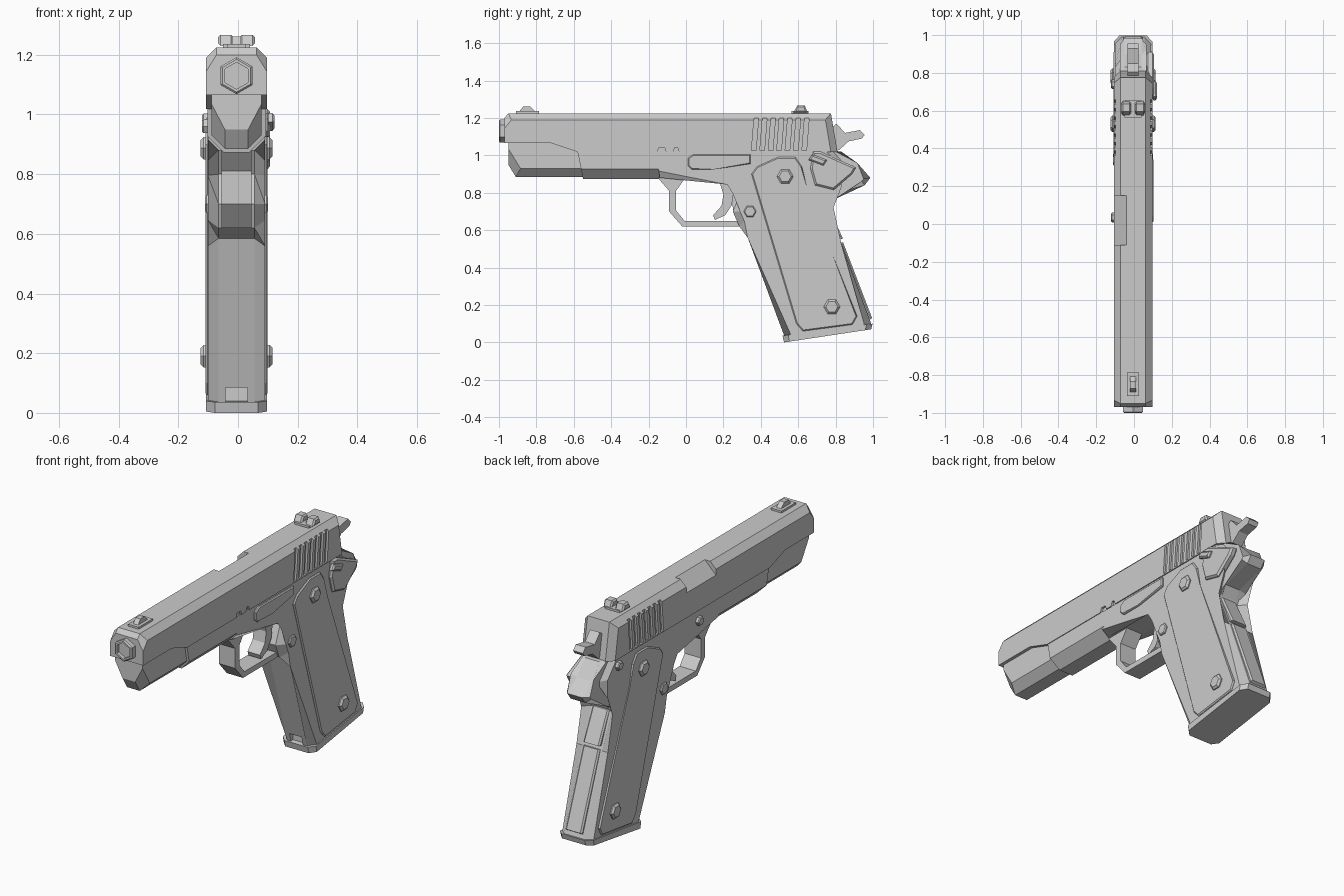
import bpy
import bmesh
from math import sin, cos, radians

cube = bpy.data.objects.get("Cube")
if cube:
    bpy.data.objects.remove(cube, do_unlink=True)

CX = -0.005      # middle plane of the model
HALF = 0.1       # half the overall thickness

metal = bpy.data.materials.new("plain_grey")
metal.use_nodes = True
GREY = (0.6, 0.6, 0.6, 1)
metal.diffuse_color = GREY
metal.node_tree.nodes["Principled BSDF"].inputs["Base Color"].default_value = GREY


def prism(name, points, lo, hi, bevel=0, edges=None, along="x"):
    """Extrude a profile from lo to hi, chamfering chosen rim edges.
    Profile is (y, z) along x, or (x, z) along y."""
    bm = bmesh.new()
    rims = []
    for d in (lo, hi):
        rims.append([bm.verts.new((CX + d, a, b) if along == "x" else (CX + a, d, b))
                     for a, b in points])
    n = len(points)
    bm.faces.new(rims[0])
    bm.faces.new(rims[1][::-1])
    for i in range(n):
        j = (i + 1) % n
        bm.faces.new((rims[0][i], rims[1][i], rims[1][j], rims[0][j]))
    if bevel:
        chosen = [bm.edges.get((r[i], r[(i + 1) % n]))
                  for r in rims for i in (range(n) if edges is None else edges)]
        bmesh.ops.bevel(bm, geom=chosen, offset=bevel, segments=1,
                        affect='EDGES', clamp_overlap=False)
    bmesh.ops.recalc_face_normals(bm, faces=bm.faces[:])
    mesh = bpy.data.meshes.new(name)
    bm.to_mesh(mesh)
    bm.free()
    mesh.materials.append(metal)
    ob = bpy.data.objects.new(name, mesh)
    bpy.context.collection.objects.link(ob)
    return ob


def slab(name, points, hw, bevel=0, edges=None):
    return prism(name, points, -hw, hw, bevel, edges)


def hexagon(a, b, r, turn=0):
    return [(a + r * cos(radians(60 * i + turn)), b + r * sin(radians(60 * i + turn)))
            for i in range(6)]


def box(a0, a1, b0, b1):
    return [(a0, b0), (a1, b0), (a1, b1), (a0, b1)]


def cut(target, cutters):
    bpy.context.view_layer.objects.active = target
    for c in cutters:
        c.hide_render = True
        mod = target.modifiers.new("cut", 'BOOLEAN')
        mod.operation = 'DIFFERENCE'
        mod.solver = 'EXACT'
        mod.object = c
        bpy.ops.object.modifier_apply(modifier=mod.name)
        bpy.data.objects.remove(c, do_unlink=True)


# Slide with chamfered top and rear
slide = slab("slide", [(-.97, 1.065), (-.72, 1.065), (-.58, 1.018), (.81, 1.018),
                       (.775, 1.225), (-.95, 1.225), (-.97, 1.2)],
             .102, .035, (3, 4, 5))

# Grip grooves, ejection port and stop notches in the slide
cutters = []
for i in range(7):
    y = .35 + .045 * i
    groove = [(y, 1.025), (y + .024, 1.025), (y + .038, 1.2), (y + .014, 1.2)]
    for s in (-1, 1):
        cutters.append(prism("groove_cutter", groove, *sorted((s * .09, s * .13))))
cutters.append(prism("port_cutter", [(-.034, 1.225), (-.034, 1.27), (-.14, 1.27), (-.14, 1.119)],
                     -.11, .15, along="y"))
for y0, y1 in ((-.16, -.1), (-.075, -.03)):
    cutters.append(prism("notch_cutter", [(y0, 1.0), (y1, 1.0), (y1 - .015, 1.042),
                                          (y0 + .015, 1.042)], .09, .13))
cut(slide, cutters)

# Barrel with a recessed hexagonal mouth
barrel = prism("barrel", hexagon(0, 1.13, .062, 30), -1, -.9, .006, along="y")
cut(barrel, [prism("bore_cutter", hexagon(0, 1.13, .045, 30), -1.05, -.98, along="y")])

# Narrow nose under the slide, and the dust cover behind it
slab("slide_nose", [(-.95, 1.08), (-.95, .95), (-.91, .885), (-.5, .885), (-.5, 1.08)],
     .084, .045, (1, 2))
slab("dust_cover", [(-.58, 1.02), (-.55, .873), (-.13, .873), (-.13, 1.02)],
     .098, .055, (1,))

# Frame and grip in one profile
frame = slab("frame_and_grip",
             [(-.16, 1.02), (-.14, .88), (.24, .88), (.29, .8), (.25, .7), (.285, .62),
              (.36, .585), (.527, .03), (.99, .1), (.83, .53), (.75, .72), (.8, .85),
              (.88, .93), (.8, 1.02)],
             .096, .036, (1, 2, 3, 4, 5, 6, 8, 9, 10, 11, 12))
cut(frame, [slab("base_notch_cutter", box(.48, .542, .035, .085), .037)])
slab("frame_rear", [(.7, 1.1), (.7, .95), (.84, .95), (.805, 1.03), (.795, 1.1)], .06)

# Tail, back strips and base plate of the grip
slab("grip_tail", [(.74, 1.03), (.72, .74), (.755, .735), (.785, .79), (.955, .84),
                   (.985, .88), (.9, .94), (.83, 1.02)], .07, .025, (2, 3, 4, 5, 6))
slab("upper_back_strip", [(.72, .74), (.757, .725), (.84, .555), (.8, .55)], .05, .008, (1,))
slab("lower_back_strip", [(.79, .53), (.84, .535), (.995, .13), (.95, .1)], .05, .008, (1,))
base = [(.524, 0), (.99, .07), (.998, .1), (.516, .036)]
slab("base_plate", base, .102, .03, (1, 3))

# Trigger guard and trigger
slab("trigger_guard", [(-.155, .885), (-.09, .81), (-.09, .7), (-.02, .62), (.32, .62),
                       (.32, .65), (-.008, .65), (-.053, .705), (-.053, .81), (0, .885)],
     .05)
slab("trigger", [(.17, .89), (.2, .79), (.19, .73), (.145, .68), (.155, .655), (.21, .68),
                 (.245, .735), (.255, .8), (.235, .89)], .038)

# Hammer
slab("hammer", [(.74, 1.15), (.78, 1.15), (.805, 1.17), (.85, 1.12), (.93, 1.135),
                (.955, 1.11), (.94, 1.09), (.87, 1.075), (.82, 1.03), (.74, 1.0)], .03)

# Sights
slab("rear_sight_base", box(.565, .655, 1.215, 1.236), .045)
for side, s in (("left", 1), ("right", -1)):
    prism("rear_sight_" + side, [(.575, 1.23), (.65, 1.23), (.635, 1.267), (.595, 1.267)],
          *sorted((s * .01, s * .062)), .008)
slab("front_sight_base", box(-.91, -.785, 1.215, 1.236), .032)
slab("front_sight_blade", [(-.895, 1.23), (-.8, 1.23), (-.835, 1.262), (-.87, 1.262)], .015)

# Grip panels, screws and pins on both sides
panel = [(.35, .9), (.38, .94), (.49, .99), (.585, .99), (.62, .94), (.64, .83),
         (.915, .14), (.89, .095), (.625, .06), (.59, .1)]
for side, s in (("left", 1), ("right", -1)):
    prism("grip_panel_" + side, panel, *sorted((s * .08, s * .104)), .006)
    for label, y, z in (("upper", .53, .887), ("lower", .78, .19)):
        prism(f"{label}_screw_{side}", hexagon(y, z, .044),
              *sorted((s * .09, s * .12)), .01)
    prism("catch_pin_" + side, hexagon(.342, .7, .034), *sorted((s * .08, s * .106)), .005)
for label, y, z in (("stop", .035, .96), ("safety", .74, .98)):
    prism(label + "_pin", hexagon(y, z, .026), -.116, -.08, .005)

# Slide stop lever and safety lever, left side only
prism("slide_stop", [(.01, .945), (.03, .925), (.15, .925), (.345, .955), (.345, 1.005),
                     (.04, 1.005), (.01, .985)], .08, .108, .005)
prism("safety_plate", [(.665, .93), (.68, 1.02), (.72, 1.02), (.91, .935), (.89, .9),
                       (.79, .815), (.69, .84)], .07, .112, .01)
prism("safety_thumb_pad", [(.655, .975), (.675, 1.005), (.755, .975), (.735, .945)],
      .1, .128, .008)
